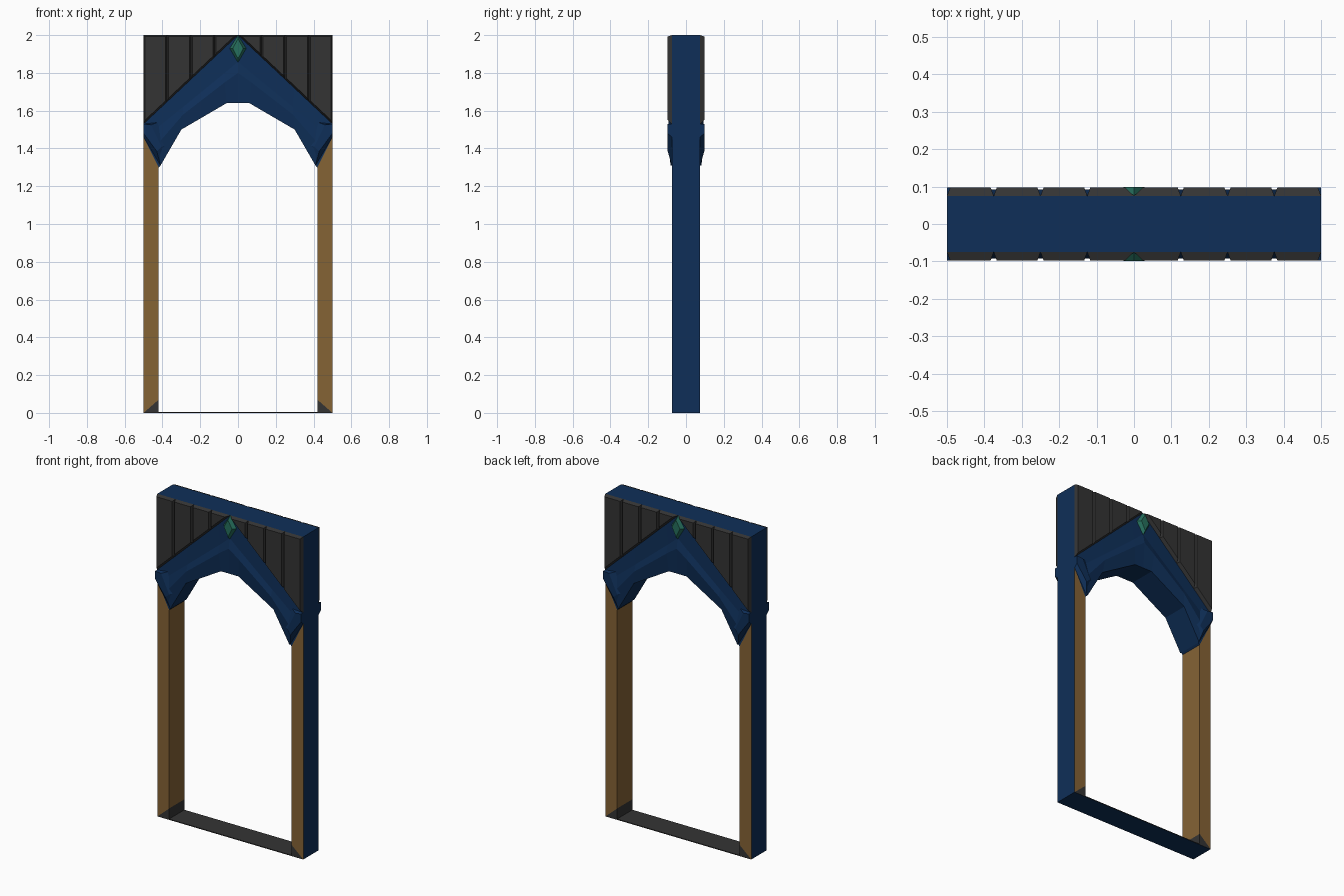
import bpy, bmesh

cube = bpy.data.objects.get("Cube")
if cube:
    bpy.data.objects.remove(cube, do_unlink=True)


def make_material(name, rgb):
    m = bpy.data.materials.new(name)
    m.use_nodes = True
    m.diffuse_color = (*rgb, 1)
    m.node_tree.nodes["Principled BSDF"].inputs["Base Color"].default_value = (*rgb, 1)
    return m


BLUE = make_material("deep blue", (0.0045, 0.028, 0.098))
BROWN = make_material("wood brown", (0.235, 0.125, 0.036))
GREY = make_material("charcoal grey", (0.034, 0.034, 0.034))
GREEN = make_material("gem green", (0.019, 0.16, 0.11))

HALF = 0.075    # half depth of the frame
FRONT = 0.097   # half depth of the raised trim


def finish(name, bm, mat, mirror_y, wrap):
    """Orient faces, colour outer and bottom faces if asked, mirror."""
    bm.normal_update()
    mesh = bpy.data.meshes.new(name)
    if wrap:
        for f in bm.faces:
            if f.normal.x > 0.9 or f.normal.z < -0.9:
                f.material_index = 1
    bm.to_mesh(mesh)
    bm.free()
    mesh.materials.append(mat)
    mesh.materials.append(BLUE)
    ob = bpy.data.objects.new(name, mesh)
    bpy.context.collection.objects.link(ob)
    mod = ob.modifiers.new("mirror", 'MIRROR')
    mod.use_axis = (True, mirror_y, False)
    mod.use_clip = False
    return ob


def loft(name, base, top, y0, y1, mat, mirror_y=True, cap_base=False, wrap=False):
    """Solid between two matching xz outlines at depths y0 and y1."""
    bm = bmesh.new()
    a = [bm.verts.new((x, y0, z)) for x, z in base]
    b = [bm.verts.new((x, y1, z)) for x, z in top]
    n = len(a)
    for i in range(n):
        j = (i + 1) % n
        bm.faces.new((a[i], a[j], b[j], b[i]))
    cap = bm.faces.new(b)
    back = bm.faces.new(a[::-1])
    bmesh.ops.recalc_face_normals(bm, faces=bm.faces)
    if not cap_base:
        bmesh.ops.delete(bm, geom=[back], context='FACES_ONLY')
    return finish(name, bm, mat, mirror_y, wrap)


def slab(name, outline, mat, wrap=False):
    return loft(name, outline, outline, -HALF, HALF, mat, False, True, wrap)


# Frame: posts, dark mitred feet, threshold and lintel
slab("post", [(0.42, 0.07), (0.5, 0), (0.5, 1.46), (0.42, 1.30)], BROWN, True)
slab("post_foot", [(0.42, 0), (0.5, 0), (0.42, 0.07)], GREY, True)
slab("threshold", [(0, 0), (0.42, 0), (0.42, 0.005), (0, 0.005)], GREY, True)
slab("lintel", [(0, 2), (0, 1.64), (0.06, 1.64), (0.3, 1.5),
                (0.41, 1.31), (0.42, 1.30), (0.5, 1.46), (0.5, 2)], BLUE)


# Bevelled planks filling the gable above the arch
def gable(x):
    return 2 - 0.94 * x


d = 0.008
for k in range(4):
    x0, x1 = k * 0.125, (k + 1) * 0.125
    base = [(x0, gable(x0)), (x1, gable(x1)), (x1, 2)]
    xs, xe = max(x0 + d, 0.023), x1 - d
    top = [(xs, gable(xs) + 0.013), (xe, gable(xe) + 0.013), (xe, 2 - d)]
    if k:
        base.append((x0, 2))
        top.append((xs, 2 - d))
    loft(f"plank_{k + 1}", base, top, HALF, FRONT, GREY)

# Faceted arch arm: rows from the gable edge down to the opening
rows = [
    (0.076, [(0, 2), (0.08, gable(0.08)), (0.3, gable(0.3)), (0.5, 1.53)]),
    (0.080, [(0, 1.86), (0.07, 1.80), (0.29, 1.62), (0.45, 1.49)]),
    (0.092, [(0, 1.80), (0.07, 1.75), (0.29, 1.58), (0.42, 1.43)]),
    (0.082, [(0, 1.64), (0.06, 1.64), (0.3, 1.5), (0.41, 1.31)]),
    (0.070, [(0, 1.64), (0.06, 1.64), (0.3, 1.5), (0.41, 1.31)]),
]
bm = bmesh.new()
grid = [[bm.verts.new((x, -y, z)) for x, z in pts] for y, pts in rows]
for r, s in zip(grid, grid[1:]):
    for i in range(len(r) - 1):
        bm.faces.new((r[i], s[i], s[i + 1], r[i + 1]))
finish("arch_arm", bm, BLUE, True, False)

# Raised collar where each arm meets its post
loft("arch_collar",
     [(0.5, 1.53), (0.42, 1.54), (0.36, 1.42), (0.41, 1.31), (0.5, 1.46)],
     [(0.5, 1.53), (0.46, 1.525), (0.405, 1.41), (0.43, 1.385), (0.5, 1.48)],
     HALF, FRONT, BLUE)

# Keystone gem at the apex
loft("keystone_gem",
     [(0, 2), (0.045, 1.93), (0, 1.85)],
     [(0, 1.98), (0.028, 1.93), (0, 1.875)],
     HALF, FRONT + 0.002, GREEN)
